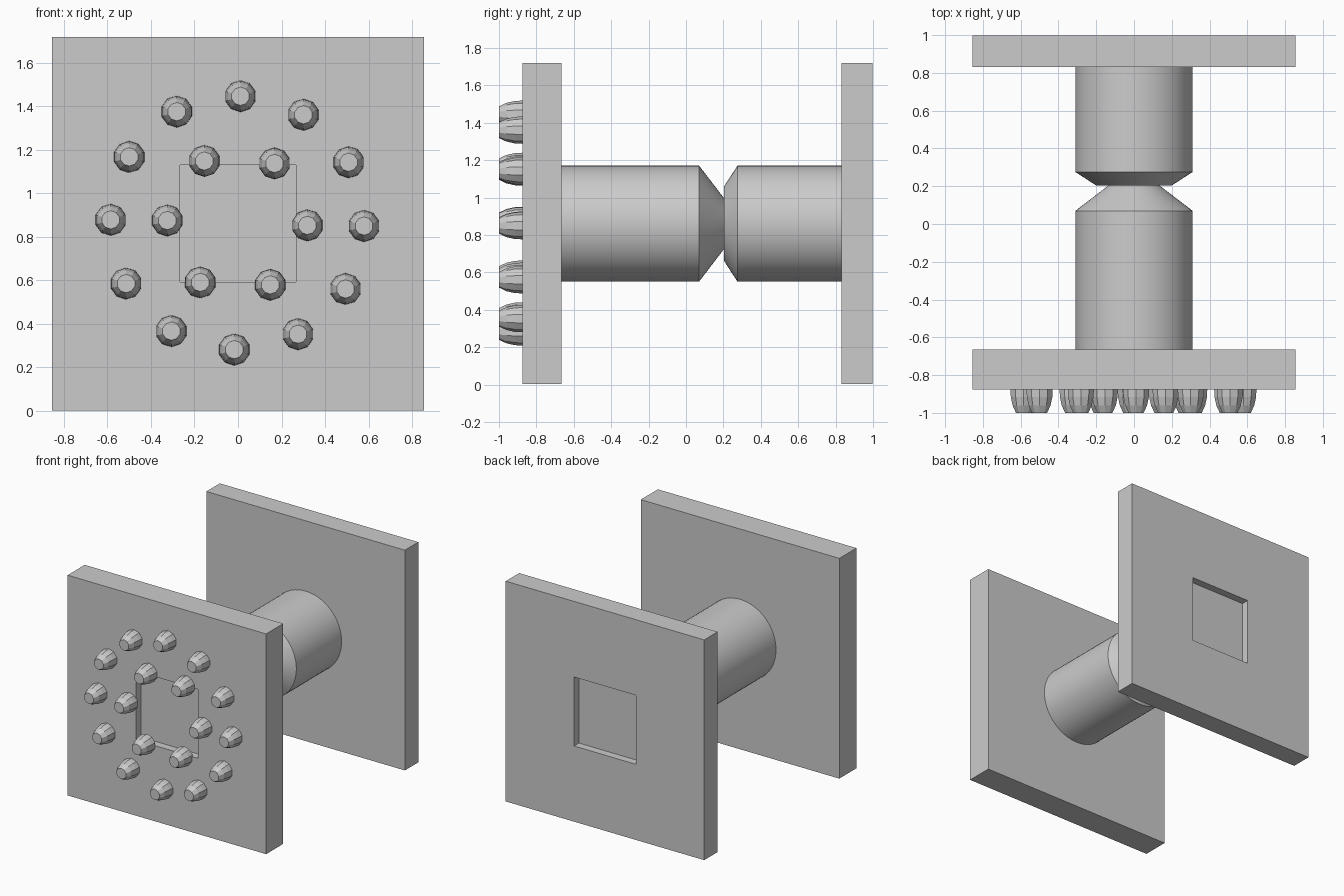
import bpy, bmesh, math

if "Cube" in bpy.data.objects:
    bpy.data.objects.remove(bpy.data.objects["Cube"])

CZ = 0.861   # height of the shared axis


def make_object(name, bm, smooth_angle=None):
    bmesh.ops.recalc_face_normals(bm, faces=bm.faces)
    mesh = bpy.data.meshes.new(name)
    bm.to_mesh(mesh)
    bm.free()
    obj = bpy.data.objects.new(name, mesh)
    bpy.context.collection.objects.link(obj)
    if smooth_angle:
        bpy.ops.object.select_all(action='DESELECT')
        obj.select_set(True)
        bpy.context.view_layer.objects.active = obj
        bpy.ops.object.shade_smooth_by_angle(angle=math.radians(smooth_angle))
    return obj


def lathe(bm, profile, cx, cz, sides, phase=0.0):
    """Surface of revolution about a y-direction axis; the last ring is capped."""
    rings = []
    for r, y in profile:
        rings.append([bm.verts.new((cx + r * math.cos(phase + 2 * math.pi * i / sides), y,
                                    cz + r * math.sin(phase + 2 * math.pi * i / sides)))
                      for i in range(sides)])
    for a, b in zip(rings, rings[1:]):
        for i in range(sides):
            j = (i + 1) % sides
            bm.faces.new((a[i], a[j], b[j], b[i]))
    bm.faces.new(rings[-1])


def plate(name, y0, y1, outer_dir):
    """Square plate with a small blind centre hole in its outer face."""
    bm = bmesh.new()
    bmesh.ops.create_cube(bm, size=1)
    for v in bm.verts:
        v.co.x *= 1.71
        v.co.y = y0 if v.co.y < 0 else y1
        v.co.z = CZ + v.co.z * 1.715
    bm.normal_update()
    face = next(f for f in bm.faces if f.normal.y * outer_dir > 0.9)
    bmesh.ops.inset_region(bm, faces=[face], thickness=0.855 - 0.022)
    hole = bmesh.ops.extrude_face_region(bm, geom=[face])
    verts = [g for g in hole['geom'] if isinstance(g, bmesh.types.BMVert)]
    bmesh.ops.translate(bm, verts=verts, vec=(0, -0.06 * outer_dir, 0))
    if face.is_valid:
        bmesh.ops.delete(bm, geom=[face], context='FACES_ONLY')
    return make_object(name, bm)


# Square end plates
plate("front_plate", -0.875, -0.665, -1)
plate("back_plate", 0.832, 0.997, 1)

# Round stems with tapered noses meeting near the middle
for name, profile in (
        ("front_stem", [(0.31, -0.67), (0.31, 0.07), (0.135, 0.204)]),
        ("back_stem", [(0.31, 0.835), (0.31, 0.275), (0.20, 0.204)])):
    bm = bmesh.new()
    lathe(bm, profile, 0, CZ, 64)
    make_object(name, bm, 25)

# Faceted studs in two rings on the front plate
stud_profile = [(0.073, -0.87), (0.071, -0.915), (0.061, -0.96), (0.042, -1.0)]
for ring_name, count, radius, start in (("outer_studs", 12, 0.582, 88.6),
                                        ("inner_studs", 6, 0.322, 58.0)):
    bm = bmesh.new()
    for i in range(count):
        a = math.radians(start + 360 * i / count)
        lathe(bm, stud_profile, -0.003 + radius * math.cos(a),
              CZ + 0.003 + radius * math.sin(a), 10, math.pi / 10)
    make_object(ring_name, bm)
